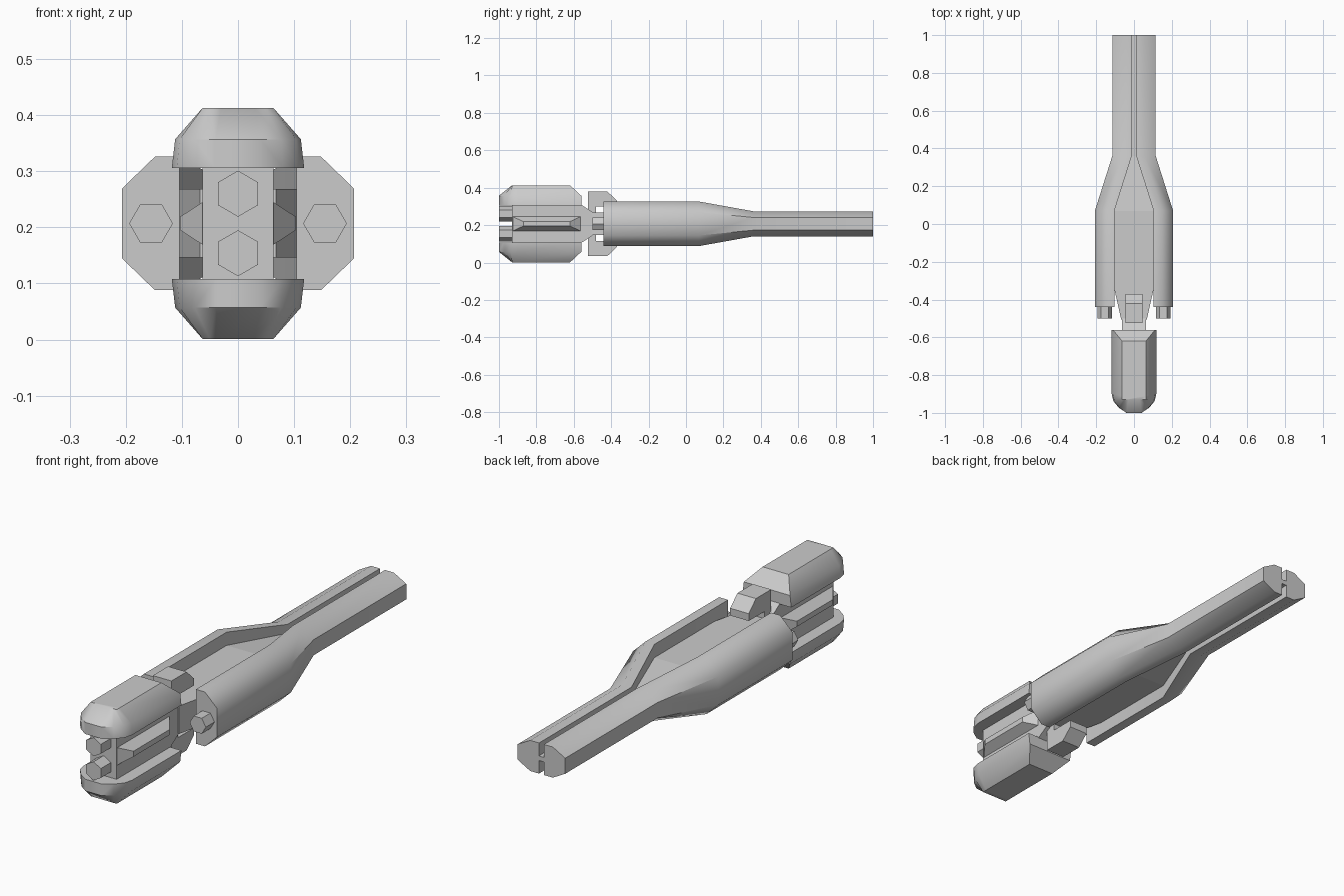
import bpy, bmesh, math

if "Cube" in bpy.data.objects:
    bpy.data.objects.remove(bpy.data.objects["Cube"])

ZC = 0.207  # height of the horizontal symmetry plane


def finish(name, bm, smooth=None):
    bmesh.ops.remove_doubles(bm, verts=bm.verts, dist=0.0005)
    bmesh.ops.recalc_face_normals(bm, faces=bm.faces)
    me = bpy.data.meshes.new(name)
    bm.to_mesh(me)
    bm.free()
    ob = bpy.data.objects.new(name, me)
    bpy.context.collection.objects.link(ob)
    if smooth:
        bpy.ops.object.select_all(action='DESELECT')
        ob.select_set(True)
        bpy.context.view_layer.objects.active = ob
        bpy.ops.object.shade_smooth_by_angle(angle=math.radians(smooth))
    return ob


def loft(name, loops, smooth=None):
    """Skin matching closed loops and cap both ends."""
    bm = bmesh.new()
    rings = [[bm.verts.new(p) for p in loop] for loop in loops]
    n = len(rings[0])
    for a, b in zip(rings, rings[1:]):
        for i in range(n):
            j = (i + 1) % n
            bm.faces.new((a[i], a[j], b[j], b[i]))
    bm.faces.new(rings[0])
    bm.faces.new(rings[-1])
    return finish(name, bm, smooth)


def hex_bolt(name, x, z, r, y0, y1, turn):
    pts = [(x + r * math.cos(math.radians(turn + 60 * k)),
            z + r * math.sin(math.radians(turn + 60 * k))) for k in range(6)]
    return loft(name, [[(px, y, pz) for px, pz in pts] for y in (y0, y1)])


def rect(y, w, h):
    return [(-w, y, ZC - h), (w, y, ZC - h), (w, y, ZC + h), (-w, y, ZC + h)]


def handle_section(s, y, xi, xm, xo, hi, ho):
    pts = [(xi, -ho), (xm, -ho), (xo, -hi), (xo, hi), (xm, ho), (xi, ho)]
    return [(s * x, y, ZC + z) for x, z in pts]


for s, side in ((-1, "left"), (1, "right")):
    # handle half: wide grip, taper, narrow shaft
    loft(side + "_handle", [
        handle_section(s, -0.44, 0.104, 0.148, 0.207, 0.062, 0.119),
        handle_section(s, 0.07, 0.104, 0.148, 0.207, 0.062, 0.119),
        handle_section(s, 0.36, 0.012, 0.055, 0.115, 0.034, 0.067),
        handle_section(s, 1.0, 0.012, 0.055, 0.115, 0.034, 0.067)], 50)
    hex_bolt(side + "_handle_bolt", s * 0.155, ZC, 0.039, -0.50, -0.43, 0)

    # bevelled ridge on the side of the head
    loft(side + "_head_ridge", [
        [(s * 0.06, y0, ZC - h), (s * 0.06, y1, ZC - h),
         (s * 0.06, y1, ZC + h), (s * 0.06, y0, ZC + h)]
        if i == 0 else
        [(s * 0.103, y0, ZC - h), (s * 0.103, y1, ZC - h),
         (s * 0.103, y1, ZC + h), (s * 0.103, y0, ZC + h)]
        for i, (y0, y1, h) in enumerate([(-0.93, -0.56, 0.04), (-0.87, -0.62, 0.012)])])

# web joining the two handles
loft("handle_web", [rect(-0.505, 0.068, 0.061), rect(-0.34, 0.105, 0.061),
                    rect(0.07, 0.105, 0.061), rect(0.36, 0.013, 0.028),
                    rect(1.0, 0.013, 0.01)])

# head core with tapered neck
loft("head_core", [rect(-0.93, 0.063, 0.102), rect(-0.56, 0.063, 0.102),
                   rect(-0.50, 0.063, 0.063)])

# rounded cap footprints: (x, y) of the right half at rim, shoulder and crown
rim = [(0.118, -0.56), (0.118, -0.90), (0.109, -0.938), (0.08, -0.973), (0.04, -0.996)]
shoulder = [(0.112, -0.56), (0.112, -0.90), (0.104, -0.938), (0.077, -0.973), (0.04, -0.996)]
crown = [(0.063, -0.62), (0.063, -0.91), (0.063, -0.93), (0.05, -0.93), (0.03, -0.93)]

for s, side in ((-1, "lower"), (1, "upper")):
    loops = []
    for half, h in ((rim, 0.099), (shoulder, 0.150), (crown, 0.206)):
        full = half + [(-x, y) for x, y in reversed(half)]
        loops.append([(x, y - 0.004 * (abs(x) < 0.041 and y < -0.99), ZC + s * h)
                      for x, y in full])
    loft(side + "_cap", loops, 40)
    hex_bolt(side + "_head_bolt", 0, ZC + s * 0.053, 0.041, -1.0, -0.92, 30)

    # chamfered latch rising from the neck
    prof = [(-0.525, 0.03), (-0.525, 0.172), (-0.42, 0.172), (-0.37, 0.125),
            (-0.37, 0.093), (-0.48, 0.093), (-0.48, 0.03)]
    loft(side + "_latch", [[(x, y, ZC + s * z) for y, z in prof] for x in (-0.045, 0.045)])
